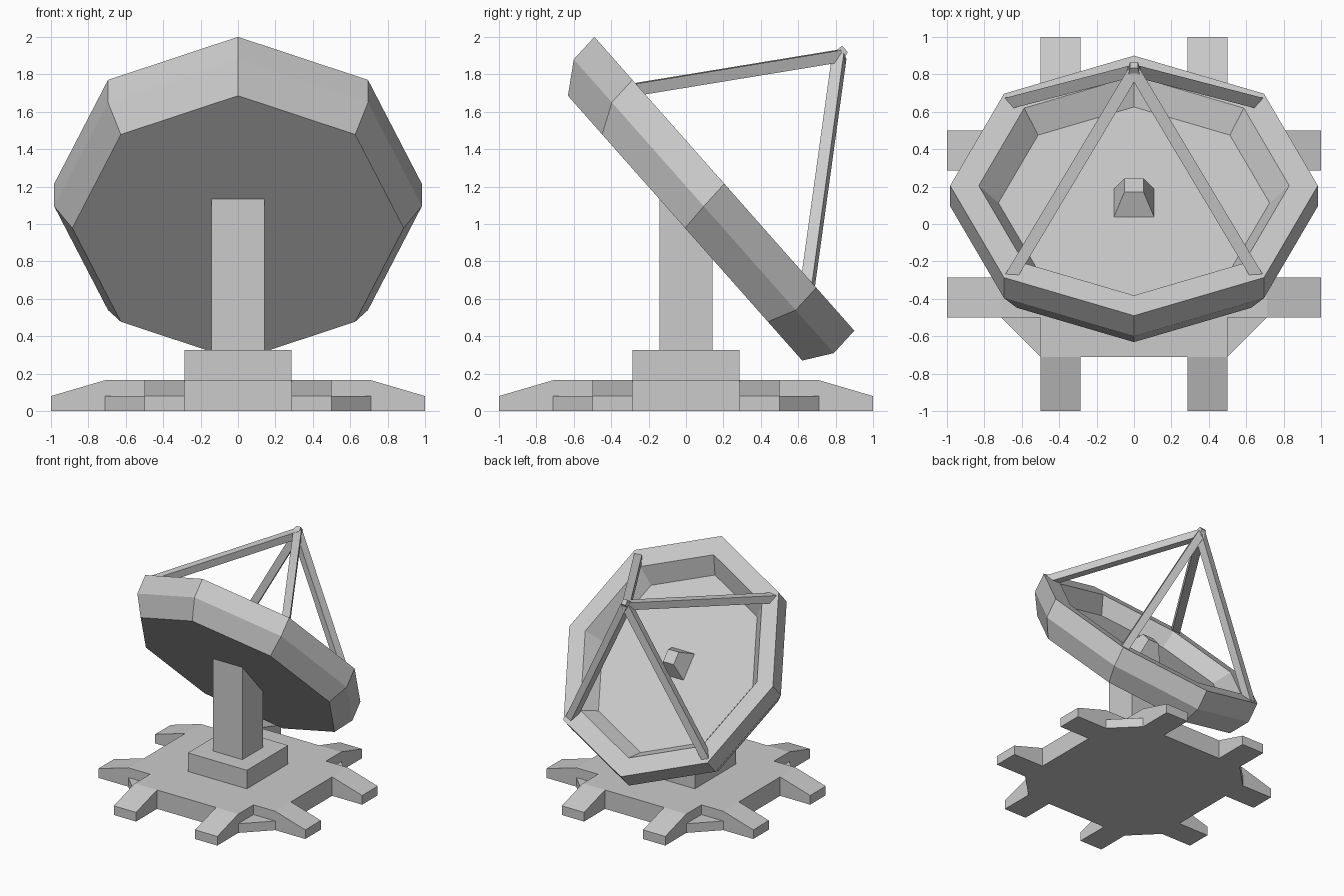
import bpy, bmesh, math
from mathutils import Vector, Matrix

if "Cube" in bpy.data.objects:
    bpy.data.objects.remove(bpy.data.objects["Cube"])


def loft(name, rings, caps=True):
    """Solid through equal-sized rings of points, capped at both ends if wanted."""
    bm = bmesh.new()
    loops = [[bm.verts.new(p) for p in r] for r in rings]
    n = len(loops[0])
    for a, b in zip(loops, loops[1:]):
        for i in range(n):
            j = (i + 1) % n
            bm.faces.new((a[i], a[j], b[j], b[i]))
    if caps:
        bm.faces.new(loops[0][::-1])
        bm.faces.new(loops[-1])
    bmesh.ops.recalc_face_normals(bm, faces=bm.faces)
    me = bpy.data.meshes.new(name)
    bm.to_mesh(me)
    bm.free()
    ob = bpy.data.objects.new(name, me)
    bpy.context.collection.objects.link(ob)
    return ob


def prism(name, outline, z0, z1):
    return loft(name, [[(x, y, z) for x, y in outline] for z in (z0, z1)])


def square(h):
    return [(-h, -h), (h, -h), (h, h), (-h, h)]


def merge(base, parts):
    """Union the parts into the base so no inner walls remain."""
    for p in parts:
        mod = base.modifiers.new("union", 'BOOLEAN')
        mod.operation, mod.solver, mod.object = 'UNION', 'EXACT', p
        bpy.context.view_layer.objects.active = base
        bpy.ops.object.modifier_apply(modifier=mod.name)
        bpy.data.objects.remove(p)


# base: cross-shaped plate, low corner webs, eight sloping feet and pedestal
A, B, H, L = 0.5, 0.71, 0.165, 0.08
base = prism("base", [(-A, -B), (A, -B), (A, -A), (B, -A), (B, A), (A, A),
                      (A, B), (-A, B), (-A, A), (-B, A), (-B, -A), (-A, -A)], 0, H)
parts = []
for k in range(4):
    turn = Matrix.Rotation(k * math.pi / 2, 3, 'Z')
    for s in (-1, 1):
        profile = [(0.6, 0), (1, 0), (1, L), (B, H), (0.6, H)]
        parts.append(loft("foot", [[turn @ Vector((x, s * w, z)) for x, z in profile]
                                   for w in (0.285, A)]))
    web = [(0.4, 0.4), (B, 0.4), (B, A), (A, B), (0.4, B)]
    parts.append(loft("web", [[turn @ Vector((x, y, z)) for x, y in web] for z in (0, L)]))
parts.append(prism("pedestal", square(0.285), 0.1, 0.327))
merge(base, parts)

# post, its top cut to the dish's slope
post = square(0.142)
loft("post", [[(x, y, 0.327) for x, y in post],
              [(x, y, 0.98 - 1.13 * y) for x, y in post]], caps=False)

# dish: tilted octagonal rings given as radius and centre (y, z)
SLOPE = Vector((0, -0.707, 0.799))
NORMAL = Vector((0, 0.799, 0.707)).normalized()


def on_dish(r, c, ang):
    return Vector((r * math.cos(ang), c[0], c[1])) + SLOPE * r * math.sin(ang)


def ring(r, c, n=8, start=0.0):
    return [on_dish(r, c, start + math.tau * i / n) for i in range(n)]


RIM, FLOOR = (0.205, 1.215), (0.113, 1.115)
loft("dish", [ring(0.886, (-0.005, 0.978)), ring(0.983, (0.095, 1.095)),
              ring(0.983, RIM), ring(0.83, RIM), ring(0.725, FLOOR)])

# receiver horn in the middle of the dish
q = math.pi / 4
loft("horn", [ring(0.153, (0.112, 1.114), 4, q), ring(0.072, (0.208, 1.212), 4, q)])

# four struts from the rim to a small tip, feet trimmed flush with the rim
APEX = Vector((0, 0.82, 1.898))
for i in range(4):
    foot = on_dish(0.9, RIM, q + i * math.pi / 2)
    d = (APEX - foot).normalized()
    rot = d.to_track_quat('Z', 'Y')
    section = [rot @ Vector((x, y, 0)) for x, y in square(0.032)]
    loft("strut", [[foot + v - d * (v.dot(NORMAL) / d.dot(NORMAL)) for v in section],
                   [APEX + v for v in section]], caps=False)
loft("strut_tip", [ring(0.05, (0.80, 1.878), 4, q), ring(0.03, (0.85, 1.936), 4, q)])
